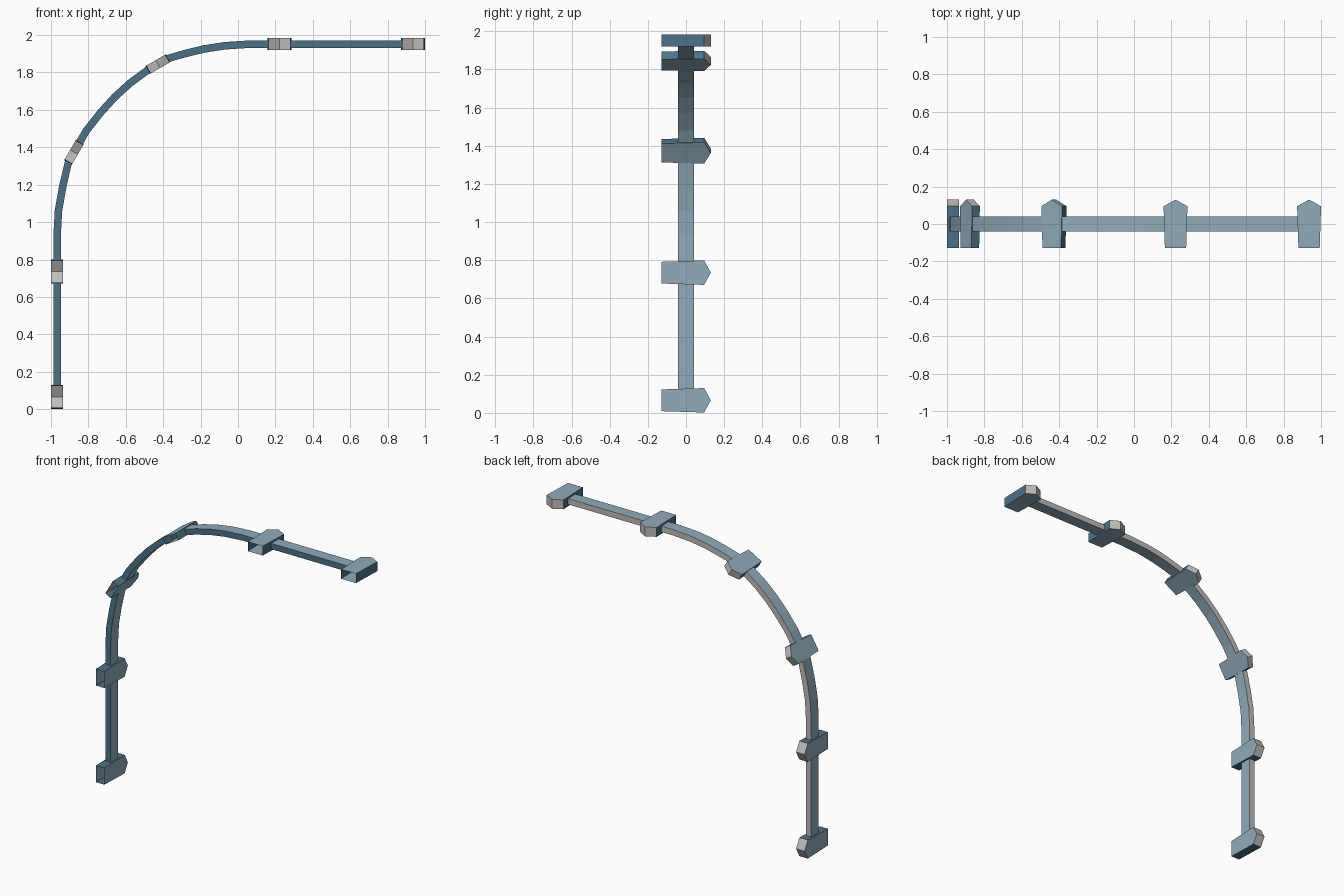
import bpy, bmesh
from mathutils import Vector

cube = bpy.data.objects.get("Cube")
if cube:
    bpy.data.objects.remove(cube, do_unlink=True)


def material(name, rgb):
    mat = bpy.data.materials.new(name)
    mat.use_nodes = True
    mat.diffuse_color = (*rgb, 1)
    mat.node_tree.nodes["Principled BSDF"].inputs["Base Color"].default_value = (*rgb, 1)
    return mat


BLUE, TEAL, GREY = range(3)
MATERIALS = [
    material("pale steel blue", (0.28, 0.41, 0.50)),
    material("dark teal", (0.07, 0.17, 0.25)),
    material("light warm grey", (0.53, 0.51, 0.50)),
]


def finish(name, bm):
    mesh = bpy.data.meshes.new(name)
    bm.to_mesh(mesh)
    bm.free()
    for mat in MATERIALS:
        mesh.materials.append(mat)
    obj = bpy.data.objects.new(name, mesh)
    bpy.context.collection.objects.link(obj)
    return obj


def frame(direction):
    """Tangent and outward normal in the arch plane."""
    t = direction.normalized()
    return t, Vector((-t.z, 0, t.x))


def joint(name, centre, direction, thick):
    """Pointed sleeve, open towards the front."""
    t, n = frame(direction)
    outline = [(-0.057, -0.128), (-0.064, 0.095), (0, 0.13), (0.064, 0.095), (0.057, -0.128)]
    bm = bmesh.new()
    rings = [[bm.verts.new(centre + t * a + n * side * thick / 2 + Vector((0, y, 0)))
              for a, y in outline] for side in (-1, 1)]
    inner, outer = rings
    bm.faces.new(inner)
    bm.faces.new(outer[::-1])
    for i, colour in enumerate((TEAL, GREY, GREY, TEAL)):
        face = bm.faces.new((inner[i + 1], inner[i], outer[i], outer[i + 1]))
        face.material_index = colour
    bmesh.ops.recalc_face_normals(bm, faces=bm.faces)
    # open shell: make sure the tip faces point backwards
    if next(f for f in bm.faces if f.material_index == GREY).normal.y < 0:
        bmesh.ops.reverse_faces(bm, faces=bm.faces)
    finish(name, bm)


def bar(name, path, start_dir, end_dir):
    """Flat rail swept along a path: teal front, grey back, blue sides."""
    bm = bmesh.new()
    rings = []
    for i, p in enumerate(path):
        if i == 0:
            d = start_dir
        elif i == len(path) - 1:
            d = end_dir
        else:
            d = (p - path[i - 1]).normalized() + (path[i + 1] - p).normalized()
        _, n = frame(d)
        rings.append([bm.verts.new(p + n * a * 0.02 + Vector((0, b * 0.041, 0)))
                      for a, b in ((-1, -1), (1, -1), (1, 1), (-1, 1))])
    for r, s in zip(rings, rings[1:]):
        for k, colour in enumerate((TEAL, BLUE, GREY, BLUE)):
            m = (k + 1) % 4
            bm.faces.new((r[k], r[m], s[m], s[k])).material_index = colour
    for ring in (rings[0], rings[-1]):
        bm.faces.new(ring).material_index = TEAL
    bmesh.ops.recalc_face_normals(bm, faces=bm.faces)
    finish(name, bm)


def at(x, z):
    return Vector((x, 0, z))


# Joints along the arch: name, centre, direction, thickness
UP, DIAG_UP, DIAG_OUT, OUT = at(0, 1), at(0.5, 0.866), at(0.866, 0.5), at(1, 0)
JOINTS = [
    ("foot_joint", at(-0.967, 0.066), UP, 0.065),
    ("post_joint", at(-0.967, 0.735), UP, 0.065),
    ("lower_curve_joint", at(-0.877, 1.374), DIAG_UP, 0.048),
    ("upper_curve_joint", at(-0.428, 1.845), DIAG_OUT, 0.048),
    ("beam_joint", at(0.222, 1.952), OUT, 0.065),
    ("end_joint", at(0.936, 1.952), OUT, 0.065),
]
for args in JOINTS:
    joint(*args)

# Rails between neighbouring joints, with the bends of each curved span
SPANS = [
    ("post_rail", []),
    ("lower_curve_rail", [(-0.967, 0.93), (-0.96, 1.06), (-0.937, 1.19)]),
    ("middle_curve_rail", [(-0.81, 1.49), (-0.735, 1.585), (-0.66, 1.668), (-0.575, 1.745)]),
    ("upper_curve_rail", [(-0.28, 1.902), (-0.18, 1.926), (-0.07, 1.943), (0.07, 1.952)]),
    ("beam_rail", []),
]
for (name, bends), first, last in zip(SPANS, JOINTS, JOINTS[1:]):
    start = first[1] + first[2] * 0.058
    end = last[1] - last[2] * 0.058
    bar(name, [start, *(at(*b) for b in bends), end], first[2], last[2])
